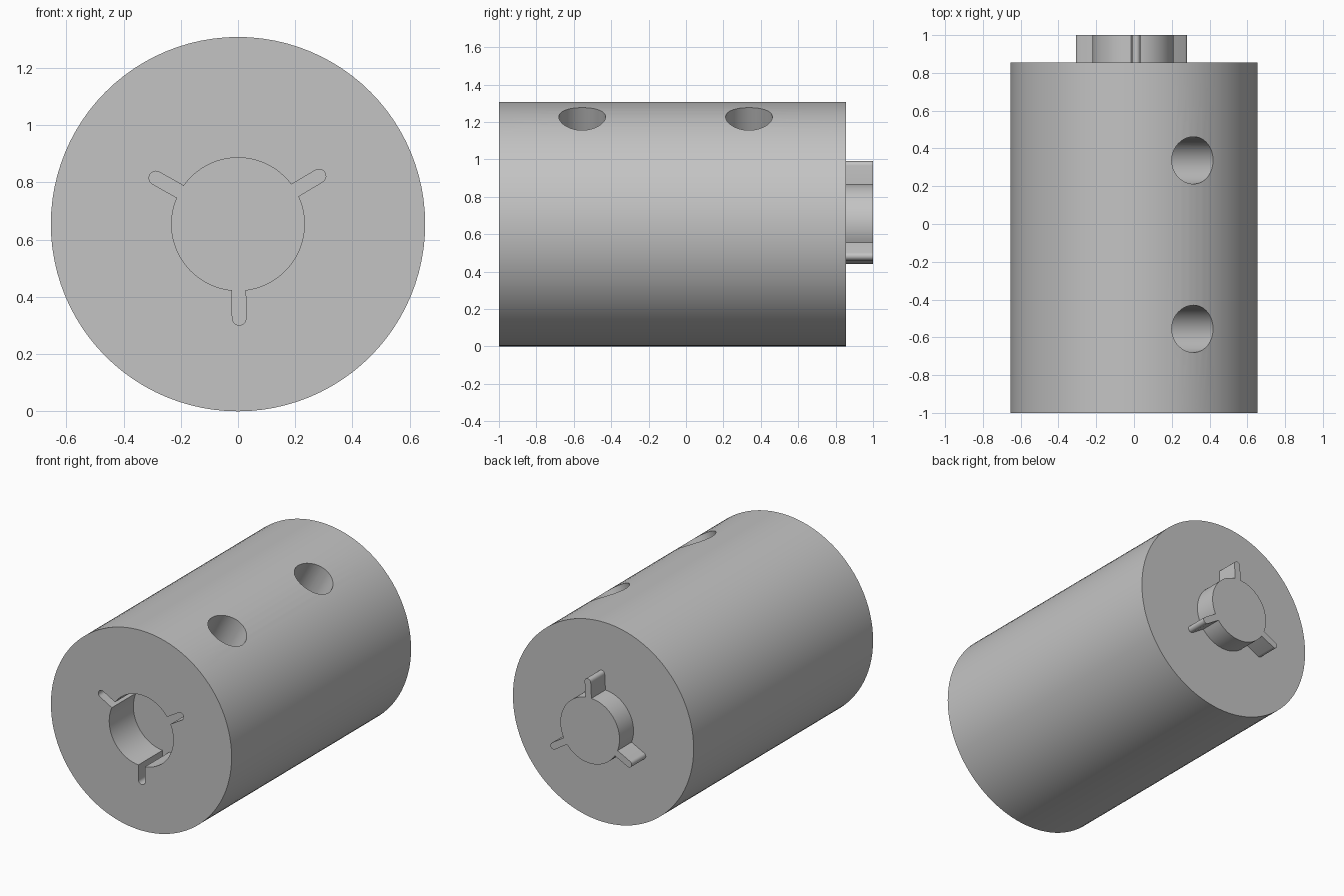
import bpy, bmesh
from math import sin, cos, pi, radians, asin, sqrt
from mathutils import Matrix, Vector

cube = bpy.data.objects.get("Cube")
if cube:
    bpy.data.objects.remove(cube, do_unlink=True)

R = 0.654            # body radius, also axis height
BACK = 0.855         # rear face of the body

grey = bpy.data.materials.new("plain grey")
grey.use_nodes = True
grey.diffuse_color = (0.55, 0.55, 0.55, 1)
grey.node_tree.nodes["Principled BSDF"].inputs["Base Color"].default_value = (0.55, 0.55, 0.55, 1)


def add_object(name, bm):
    bmesh.ops.recalc_face_normals(bm, faces=bm.faces)
    mesh = bpy.data.meshes.new(name)
    bm.to_mesh(mesh)
    bm.free()
    mesh.materials.append(grey)
    obj = bpy.data.objects.new(name, mesh)
    bpy.context.collection.objects.link(obj)
    return obj


def extrude_y(name, outline, y0, y1):
    """Prism along y from an (x, z) outline around the body axis."""
    bm = bmesh.new()
    face = bm.faces.new([bm.verts.new((x, y0, z + R)) for x, z in outline])
    grown = bmesh.ops.extrude_face_region(bm, geom=[face])
    moved = [g for g in grown["geom"] if isinstance(g, bmesh.types.BMVert)]
    bmesh.ops.translate(bm, verts=moved, vec=(0, y1 - y0, 0))
    return add_object(name, bm)


def circle(r, n):
    return [(r * cos(2 * pi * i / n), r * sin(2 * pi * i / n)) for i in range(n)]


def keyed_outline(r, reach, w, start, cx=0.0, steps=24, tip=10):
    """Circle with three round-ended keys, the first at angle start."""
    points = []
    half = asin(w / r)
    for k in range(3):
        a = start + k * 2 * pi / 3
        d, t = Vector((cos(a), sin(a))), Vector((-sin(a), cos(a)))
        root = sqrt(r * r - w * w)
        points.append(d * root - t * w)
        for i in range(tip + 1):
            b = -pi / 2 + pi * i / tip
            points.append(d * (reach - w + w * cos(b)) + t * (w * sin(b)))
        points.append(d * root + t * w)
        span = 2 * pi / 3 - 2 * half
        for i in range(1, steps):
            b = a + half + span * i / steps
            points.append(Vector((r * cos(b), r * sin(b))))
    return [(p.x + cx, p.y) for p in points]


def cut(target, cutter):
    mod = target.modifiers.new("cut", "BOOLEAN")
    mod.operation, mod.solver, mod.object = "DIFFERENCE", "EXACT", cutter
    bpy.context.view_layer.objects.active = target
    bpy.ops.object.modifier_apply(modifier=mod.name)
    bpy.data.objects.remove(cutter, do_unlink=True)


def smooth(obj):
    bpy.ops.object.select_all(action="DESELECT")
    obj.select_set(True)
    bpy.context.view_layer.objects.active = obj
    bpy.ops.object.shade_smooth_by_angle(angle=radians(30))


# Main cylinder
body = extrude_y("body", circle(R, 96), -1, BACK)

# Keyed socket in the front
cut(body, extrude_y("socket_cutter",
                    keyed_outline(0.232, 0.353, 0.024, radians(30.7)), -1.1, -0.75))

# Two radial screw holes, leaning to the side
for y in (-0.555, 0.337):
    bm = bmesh.new()
    bmesh.ops.create_cone(bm, cap_ends=True, segments=48, radius1=0.125, radius2=0.125,
                          depth=0.8, matrix=Matrix.Translation((0, 0, 0.4)))
    bmesh.ops.transform(bm, verts=bm.verts, matrix=Matrix.Translation((0, y, R))
                        @ Matrix.Rotation(radians(28.8), 4, "Y"))
    cut(body, add_object("hole_cutter", bm))

# Keyed boss on the back, one key up
boss = extrude_y("keyed_boss",
                 keyed_outline(0.214, 0.337, 0.022, radians(87), -0.005), BACK - 0.005, 1)

for obj in (body, boss):
    smooth(obj)
